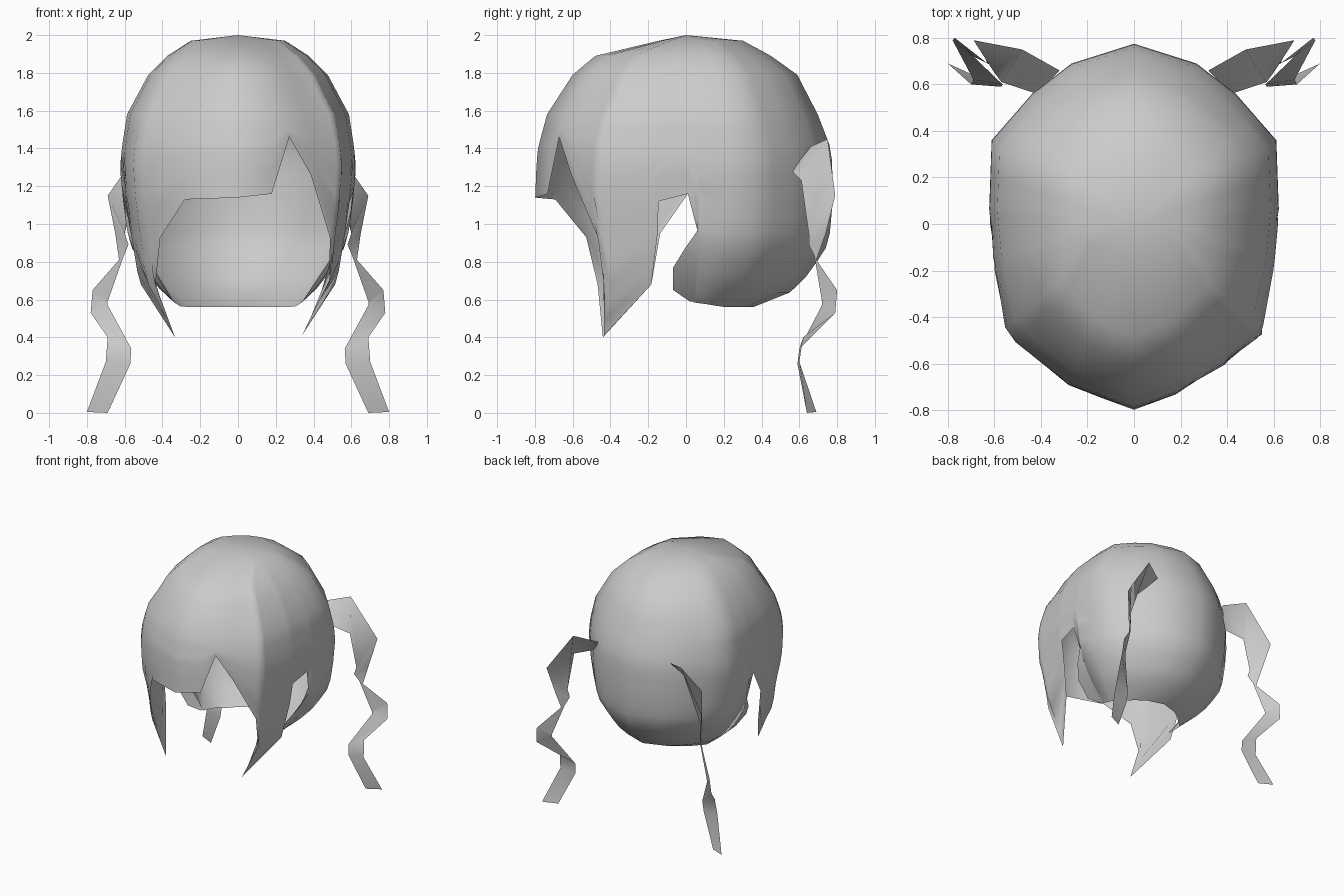
import bpy, bmesh
from mathutils import Vector

if "Cube" in bpy.data.objects:
    bpy.data.objects.remove(bpy.data.objects["Cube"])

grey = bpy.data.materials.new("hair_grey")
grey.use_nodes = True
grey.diffuse_color = (0.6, 0.6, 0.6, 1)
grey.node_tree.nodes["Principled BSDF"].inputs["Base Color"].default_value = (0.6, 0.6, 0.6, 1)


def finish(name, bm):
    mesh = bpy.data.meshes.new(name)
    for f in bm.faces:
        f.smooth = True
    bm.to_mesh(mesh)
    bm.free()
    mesh.materials.append(grey)
    ob = bpy.data.objects.new(name, mesh)
    bpy.context.collection.objects.link(ob)
    return ob


def loft(bm, strips):
    """Join neighbouring rows of points with quads."""
    rows = [[bm.verts.new(p) for p in s] for s in strips]
    for a, b in zip(rows, rows[1:]):
        for k in range(len(a) - 1):
            bm.faces.new((a[k], a[k + 1], b[k + 1], b[k]))


# Half outline of the hair seen from the top, front to back
PLAN = [(0, -.8), (.28, -.7), (.55, -.48), (.605, -.17), (.625, .07),
        (.615, .36), (.44, .56), (.27, .69), (0, .775)]
# Height: width of the back part, width of the front part, front depth, back depth
RINGS = [(2.0, 0, 0, 0, 0), (1.97, .4, .4, .18, .39), (1.89, .6, .6, .6, .58),
         (1.79, .76, .76, .75, .76), (1.58, .94, .94, .92, .9), (1.4, .985, .985, .98, .99),
         (1.3, 1, 1, .99, 1), (1.1, .97, .97, 1, 1), (.93, .93, .93, .93, .98),
         (.86, .89, .91, .92, .95), (.7, .73, .88, .91, .8), (.61, .59, .78, .92, .67),
         (.56, .49, .74, .95, .46), (.4, .49, .6, .98, .4)]


def surface(u, z, side):
    i = min(int(u), 7)
    x, y = Vector(PLAN[i]).lerp(Vector(PLAN[i + 1]), u - i)
    for a, b in zip(RINGS, RINGS[1:]):
        if z >= b[0] - 1e-6:
            t = (a[0] - z) / (a[0] - b[0])
            back_w, front_w, front_d, back_d = [p + (q - p) * t for p, q in zip(a[1:], b[1:])]
            break
    width = front_w if u < 3.2 else back_w
    # The upper front corners are drawn in a little
    high = min(max((z - 1.45) / .25, 0), 1)
    pinch = 1 - .05 * high * max(0, 1 - abs(u - 1.8) / 1.2)
    return (side * x * width * pinch, y * (front_d if y < 0 else back_d) * pinch, z)


# Hem: position round the outline and height, from front to back
BACK_HEM = [(3.75, 1.16), (3.97, .96), (4, .585), (4.5, .575), (5, .565),
            (5.5, .56), (6, .56), (7, .56), (8, .56)]
LEFT_HEM = [(.65, 1.16), (1, 1.46), (1.4, 1.26), (1.9, .93), (2, .7), (2.12, .41),
            (2.9, .68), (3.05, .96), (3.1, 1.12)] + BACK_HEM
RIGHT_HEM = [(.5, 1.135), (1.03, 1.13), (1.6, .93), (1.85, .68), (2.1, .4),
             (2.9, .68), (3.1, .95)] + BACK_HEM
# Pointed flap reaching forward below each side notch
FLAP = [(3.95, .96), (3.68, .87), (3.4, .77), (3.4, .65), (3.85, .59)]
CROWN = [2.0, 1.97, 1.89, 1.79, 1.68, 1.58]
STEPS = 12


def column(u, low, side):
    heights = CROWN + [1.5 + (low - 1.5) * k / STEPS for k in range(STEPS + 1)]
    return [surface(u, z, side) for z in heights]


# Hair shell, from the middle of the back round the front and back again
bm = bmesh.new()
columns = [column(u, low, -1) for u, low in reversed(RIGHT_HEM)]
columns.append(column(0, 1.14, 1))
columns += [column(u, low, 1) for u, low in LEFT_HEM]
loft(bm, columns)
for side in (1, -1):
    front = [surface(u, z, side) for u, z in FLAP]
    rear = [surface(4, z, side) for u, z in FLAP]
    loft(bm, [front, rear][::side])
bmesh.ops.remove_doubles(bm, verts=bm.verts, dist=.0005)
finish("hair_shell", bm)

# Twisting ribbons at the back, as pairs of edge points
RIBBON = [((.32, .66, 1.41), (.42, .56, 1.28)), ((.48, .75, 1.45), (.57, .61, 1.23)),
          ((.69, .79, 1.15), (.6, .65, .95)), ((.65, .74, .95), (.58, .65, .89)),
          ((.63, .69, .81), (.605, .68, .83)), ((.77, .8, .65), (.69, .72, .59)),
          ((.78, .79, .53), (.69, .72, .57)), ((.69, .62, .4), (.565, .6, .34)),
          ((.7, .6, .27), (.57, .59, .26)), ((.8, .69, .005), (.69, .64, 0))]
bm = bmesh.new()
loft(bm, RIBBON)
ribbons = finish("back_ribbons", bm)
mirror = ribbons.modifiers.new("mirror", 'MIRROR')
mirror.use_mirror_merge = False
